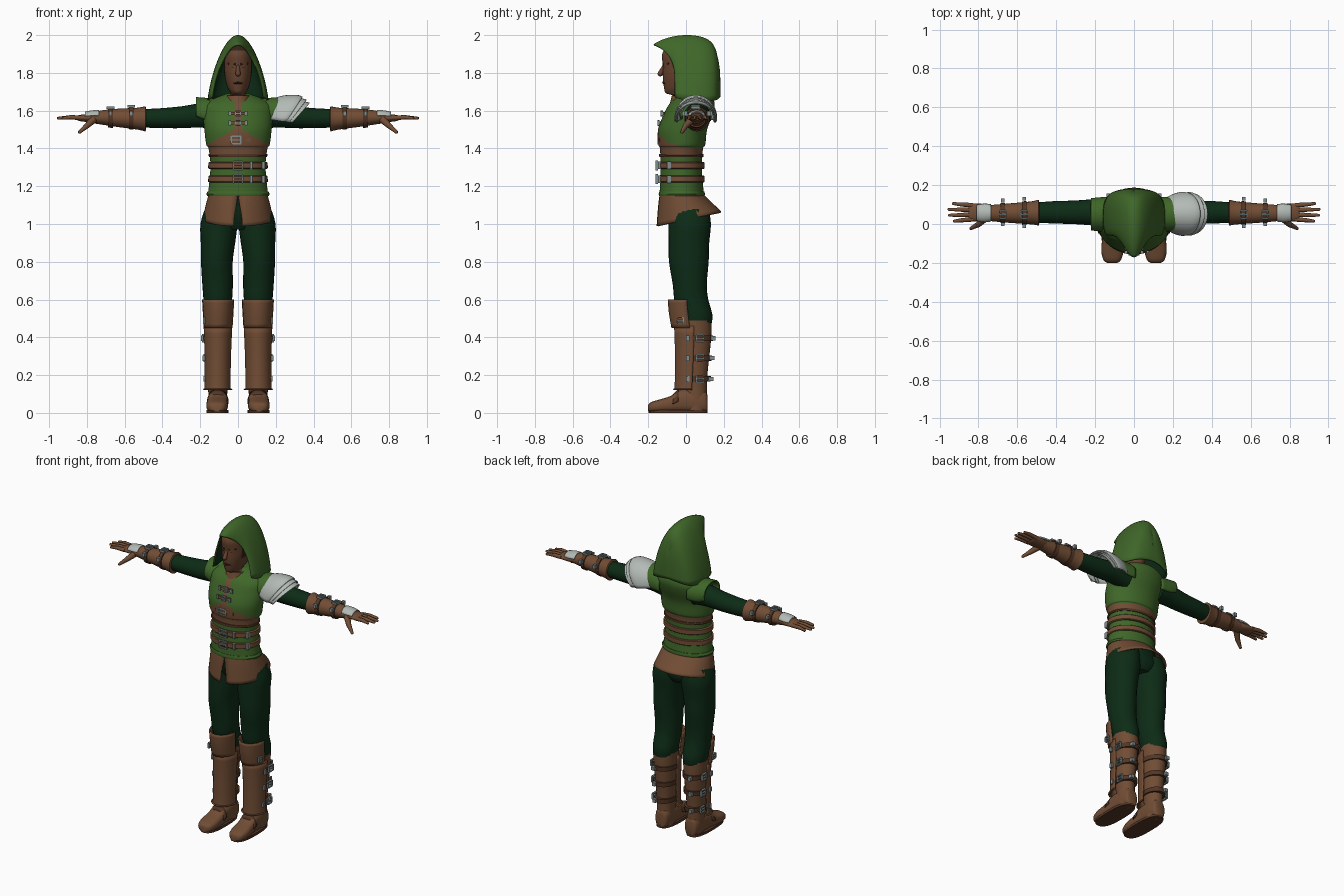
import bpy, bmesh, math
from mathutils import Vector

def material(name, c):
    m = bpy.data.materials.new(name)
    m.diffuse_color = (*c, 1)
    return m

GREEN = material("cloth_green", (0.050, 0.135, 0.022))
DARK = material("dark_green", (0.004, 0.024, 0.008))
BROWN = material("leather_brown", (0.165, 0.074, 0.035))
SHADE = material("dark_leather", (0.085, 0.036, 0.018))
SKIN = material("skin", (0.135, 0.055, 0.027))
HAIR = material("dark_hair", (0.035, 0.016, 0.009))
PLATE = material("pale_plate", (0.45, 0.49, 0.46))
METAL = material("buckle_metal", (0.22, 0.27, 0.27))

def finish(name, bm, mats, mirror=False, thick=0, rule=None, inner=False):
    bmesh.ops.recalc_face_normals(bm, faces=bm.faces[:])
    me = bpy.data.meshes.new(name)
    bm.to_mesh(me)
    bm.free()
    for m in mats:
        me.materials.append(m)
    if rule:
        for p in me.polygons:
            p.material_index = rule(p.center)
    ob = bpy.data.objects.new(name, me)
    bpy.context.collection.objects.link(ob)
    if thick:
        s = ob.modifiers.new("thickness", 'SOLIDIFY')
        s.thickness = thick
        s.material_offset = 1 if inner else 0
    if mirror:
        ob.modifiers.new("mirror", 'MIRROR').use_clip = False
    return ob

def spline(keys, sub):
    # smooth interpolation of profile stations
    out = []
    for i in range(len(keys) - 1):
        p = [keys[max(0, min(len(keys) - 1, i + d))] for d in (-1, 0, 1, 2)]
        for s in range(sub):
            t = s / sub
            out.append([b + .5 * t * (c - a + t * (2*a - 5*b + 4*c - d + t * (3*(b - c) + d - a)))
                        for a, b, c, d in zip(*p)])
    return out + [list(keys[-1])]

def loft(name, keys, mats, axis='z', n=24, sub=3, arc=None, warp=None, power=1.0, **kw):
    # stations are (position, centre 1, centre 2, radius 1, radius 2)
    bm = bmesh.new()
    a0, a1 = [math.radians(v) for v in (arc or (0, 360))]
    count = n + 1 if arc else n
    rows = []
    for t, c1, c2, r1, r2 in spline(keys, sub):
        row = []
        for i in range(count):
            a = a0 + (a1 - a0) * i / n
            ca, sa = math.cos(a), math.sin(a)
            u = c1 + r1 * math.copysign(abs(ca) ** power, ca)
            v = c2 + r2 * math.copysign(abs(sa) ** power, sa)
            p = {'z': (u, v, t), 'x': (t, u, v), 'y': (u, t, v)}[axis]
            row.append(bm.verts.new(warp(*p) if warp else p))
        rows.append(row)
    for r, q in zip(rows, rows[1:]):
        for i in range(n):
            j = (i + 1) % count
            bm.faces.new((r[i], r[j], q[j], q[i]))
    if not arc:
        bm.faces.new(rows[0])
        bm.faces.new(rows[-1])
    return finish(name, bm, mats, **kw)

def boxes(name, items, mat, mirror=False):
    bm = bmesh.new()
    for c, s in items:
        vs = bmesh.ops.create_cube(bm, size=1)["verts"]
        for v in vs:
            v.co = Vector(c) + Vector([a * b for a, b in zip(v.co, s)])
    return finish(name, bm, [mat], mirror)

def frame(c, w, h, axis, b=.007):
    # rectangular buckle facing the given axis, with a prong
    ax = [i for i in range(3) if i != axis]
    out = []
    for k, off, l1, l2 in ((0, w/2, b, h), (0, -w/2, b, h), (1, h/2, w, b), (1, -h/2, w, b), (0, 0, w, b)):
        p, s = list(c), [.012] * 3
        p[ax[k]] += off
        s[ax[0]], s[ax[1]] = l1, l2
        out.append((p, s))
    return out

def limb(name, pts, mat, mirror=True):
    # tapered digits through (x, y, z, radius) points, several per object
    bm = bmesh.new()
    for path in pts:
        for a, b in zip(path, path[1:]):
            p, q = Vector(a[:3]), Vector(b[:3])
            g = bmesh.ops.create_cone(bm, cap_ends=True, segments=10, radius1=a[3], radius2=b[3], depth=(q - p).length)
            rot = (q - p).to_track_quat('Z', 'Y')
            for v in g["verts"]:
                v.co = rot @ v.co + (p + q) / 2
            g = bmesh.ops.create_icosphere(bm, subdivisions=2, radius=b[3])
            for v in g["verts"]:
                v.co += q
    return finish(name, bm, [mat], mirror)

# torso: green tunic with leather bodice and lacing strip
def torso_color(c):
    peak = 1.405 + (max(0, .11 - .6 * abs(c.x)) if c.y < -.02 else 0)
    if 1.36 < c.z < peak or (abs(c.x) < .013 and c.y < 0 and c.z > 1.45):
        return 1
    return 0

torso = [(1.15, 0, -.022, .160, .118), (1.24, 0, -.025, .150, .112), (1.32, 0, -.025, .146, .110),
         (1.40, 0, -.024, .156, .114), (1.42, 0, -.022, .168, .124), (1.50, 0, -.018, .178, .130),
         (1.58, 0, .012, .184, .130), (1.63, 0, .03, .178, .122), (1.665, 0, .04, .125, .10), (1.69, 0, .03, .06, .06)]
loft("tunic", torso, [GREEN, BROWN], n=64, sub=8, rule=torso_color)
loft("shoulder_cap", [(.10, .05, 1.58, .09, .08), (.17, .05, 1.585, .088, .083), (.222, .05, 1.60, .083, .072)],
     [GREEN], axis='x', arc=(-25, 205), mirror=True, thick=.01)
loft("collar", [(1.62, 0, .0, .085, .09), (1.66, 0, -.005, .065, .075), (1.68, 0, -.005, .062, .07)], [BROWN])

# belts around the waist
for i, z in enumerate((1.31, 1.238)):
    loft(f"belt_{i}", [(z - .018, 0, -.026, .153, .120), (z - .014, 0, -.026, .158, .124),
                       (z + .014, 0, -.026, .157, .124), (z + .018, 0, -.026, .152, .120)], [BROWN], n=40, sub=1)
loft("bodice_edge", [(1.355, 0, -.025, .152, .116), (1.362, 0, -.025, .157, .119), (1.37, 0, -.025, .155, .117)],
     [SHADE], n=40, sub=1)
loft("tunic_hem", [(1.148, 0, -.022, .163, .120), (1.158, 0, -.022, .168, .123), (1.172, 0, -.022, .161, .119)],
     [GREEN], n=40, sub=1)

# front fastenings
metal = []
for z in (1.31, 1.238):
    metal += frame((0, -.155, z), .05, .044, 1)
    metal += [((.07, -.140, z), (.012, .016, .04)), ((.135, -.09, z), (.014, .02, .04))]
metal += frame((-.01, -.146, 1.445), .05, .04, 1)
for z in (1.585, 1.535):
    y = -.128 if z > 1.56 else -.146
    metal += [((s * .043, y, z), (.012, .012, .026)) for s in (-1, 1)] + frame((0, y, z), .028, .028, 1, .005)
boxes("front_buckles", metal, METAL)
boxes("chest_laces", [((0, -.121, 1.585), (.09, .014, .017)), ((0, -.141, 1.535), (.09, .014, .017)),
                      ((0, -.138, 1.445), (.13, .012, .018))], BROWN)

# skirt of leather with a split front
def skirt_warp(x, y, z):
    if y < 0 and abs(x) < .03:
        x *= min(1, (1.16 - z) / .13)
    return x, y, z + (y + .15) * .22 * min(1, (1.16 - z) / .16)
loft("skirt", [(1.16, 0, -.025, .155, .115), (1.10, 0, -.01, .168, .138), (.99, 0, .015, .188, .172)],
     [BROWN], n=48, sub=4, arc=(-83, 263), warp=skirt_warp, thick=.01)

# trousers
loft("trouser_seat", [(.97, 0, .02, .08, .08), (1.03, 0, .015, .16, .11), (1.15, 0, -.02, .150, .108)], [DARK])
loft("trouser_leg", [(1.08, .09, .01, .085, .11), (1.0, .101, .02, .098, .112), (.9, .106, .015, .091, .108),
                     (.8, .112, .015, .084, .105), (.68, .108, .02, .081, .09), (.6, .107, .028, .076, .09),
                     (.52, .107, .052, .074, .088), (.47, .107, .055, .068, .08)], [DARK], mirror=True)

# boots
loft("boot_shaft", [(.01, .106, .05, .048, .058), (.1, .107, .05, .05, .06), (.2, .108, .045, .055, .068),
                    (.4, .108, .05, .068, .084), (.49, .108, .05, .074, .084)], [BROWN], mirror=True)
loft("shin_guard", [(.13, .108, .025, .072, .088), (.145, .108, .025, .069, .085), (.3, .107, .032, .07, .09),
                    (.46, .106, .035, .076, .098)], [BROWN], arc=(175, 365), mirror=True, thick=.008)
loft("knee_cuff", [(.45, .106, .035, .078, .112), (.53, .105, .025, .082, .116), (.6, .105, .02, .086, .116)],
     [BROWN], n=10, arc=(188, 352), mirror=True, thick=.008)
loft("foot", [(-.2, .112, .026, .026, .016), (-.185, .112, .031, .045, .026), (-.14, .111, .037, .057, .034),
              (-.08, .109, .046, .055, .044), (-.03, .107, .062, .052, .06), (.05, .106, .065, .05, .065),
              (.1, .106, .06, .042, .06), (.113, .106, .05, .03, .045)], [BROWN], axis='y', power=.75, mirror=True)
loft("sole", [(0, .109, -.042, .058, .157), (.016, .109, -.042, .058, .157)], [SHADE], sub=1, power=.75, mirror=True)
loft("instep_strap", [(-.07, .108, .046, .059, .052), (-.04, .107, .06, .057, .066)], [SHADE],
     axis='y', sub=1, arc=(0, 180), mirror=True, thick=.006)
metal = []
for i, (z, g) in enumerate(((.395, .012), (.29, .005), (.18, 0))):
    loft(f"boot_strap_{i}", [(z - .014, .108, .052, .061 + g, .078 + g), (z + .014, .108, .052, .062 + g, .08 + g)],
         [SHADE], sub=1, mirror=True)
    metal += frame((.172 + g, .075, z), .04, .036, 0)
    metal += [((.177 + g, .01, z), (.012, .018, .03)), ((.13, .13 + g, z), (.022, .03, .022))]
metal += frame((.18, -.03, .49), .03, .03, 0)
boxes("boot_buckles", metal, METAL, mirror=True)

# sleeves and gauntlets
loft("sleeve", [(.12, .06, 1.57, .07, .07), (.2, .06, 1.575, .068, .064), (.3, .06, 1.565, .061, .058),
                (.42, .06, 1.56, .057, .052), (.53, .058, 1.56, .05, .048)], [DARK], axis='x', mirror=True)
loft("gauntlet", [(.487, .058, 1.557, .05, .05), (.49, .058, 1.557, .066, .066), (.505, .058, 1.557, .063, .063),
                  (.54, .057, 1.558, .058, .057), (.64, .056, 1.562, .05, .048), (.72, .056, 1.564, .043, .038),
                  (.765, .057, 1.563, .039, .03)], [BROWN], axis='x', mirror=True)
metal = []
for i, (x, r) in enumerate(((.565, .062), (.675, .053))):
    loft(f"wrist_strap_{i}", [(x - .012, .056, 1.561, r, r), (x + .012, .056, 1.562, r - .002, r - .002)],
         [SHADE], axis='x', sub=1, mirror=True)
    metal += frame((x, .05, 1.562 + r), .034, .04, 2)
    metal += [((x, .06 + s * (r + .008), 1.585), (.018, .02, .024)) for s in (-1, 1)]
boxes("wrist_buckles", metal, METAL, mirror=True)
loft("hand_plate", [(.735, .057, 1.565, .046, .04), (.77, .057, 1.565, .05, .037), (.81, .057, 1.565, .043, .03)],
     [PLATE], axis='x', arc=(15, 165), n=10, mirror=True, thick=.006)

# hands
loft("palm", [(.74, .058, 1.562, .036, .026), (.79, .06, 1.561, .045, .022), (.84, .06, 1.561, .046, .016),
              (.852, .06, 1.561, .04, .01)], [BROWN], axis='x', mirror=True)
fingers = [[(.83, .06 + k * .024, 1.562, .0125), (.885, .06 + k * .027, 1.565, .0115), (tip, .06 + k * .03, 1.56, .0075)]
           for k, tip in ((-1.5, .925), (-.5, .95), (.5, .952), (1.5, .93))]
limb("fingers", fingers + [[(.765, .03, 1.553, .02), (.80, -.002, 1.52, .015), (.838, -.022, 1.487, .009)]], BROWN)

# layered shoulder armour on one side
def armour_warp(x, y, z):
    return x + (z - 1.57) * .95 * (x - .16) / .17, y, z
for i, ks in enumerate((
        [(.155, .055, 1.565, .075, .08), (.2, .053, 1.565, .10, .112), (.25, .052, 1.56, .113, .124), (.275, .052, 1.56, .11, .114)],
        [(.24, .052, 1.56, .107, .115), (.29, .052, 1.557, .112, .104), (.297, .052, 1.557, .11, .10)],
        [(.27, .052, 1.555, .103, .102), (.31, .052, 1.55, .107, .094), (.318, .052, 1.55, .105, .09)])):
    loft(f"shoulder_plate_{i}", ks, [PLATE], axis='x', n=20, arc=(-8, 188), warp=armour_warp, thick=.008)

# head: hairline by height
loft("head", [(1.62, 0, .01, .055, .055), (1.675, 0, 0, .05, .06), (1.692, 0, -.03, .038, .075),
              (1.72, 0, -.022, .055, .094), (1.78, 0, -.02, .07, .103), (1.84, 0, -.015, .075, .108),
              (1.9, 0, -.018, .072, .108), (1.94, 0, -.015, .05, .08), (1.955, 0, -.01, .01, .02)],
     [SKIN, HAIR], n=32, sub=5, rule=lambda c: int(c.z > 1.915 or (c.z > 1.78 and c.y > -.055)))
limb("nose", [[(0, -.115, 1.84, .008), (0, -.137, 1.795, .014)]], SKIN, mirror=False)
limb("brow_ridge", [[(.012, -.119, 1.846, .007), (.05, -.092, 1.85, .005)]], HAIR)
limb("eyes", [[(.022, -.114, 1.828, .005), (.04, -.101, 1.829, .004)]], HAIR)
limb("mouth", [[(0, -.121, 1.748, .006), (.022, -.111, 1.745, .004)]], HAIR)

# hood: arches swept from the pointed brim to the back
bm = bmesh.new()
rows = []
arches = [(-.06, -.172, 1.672, 1.952, .135), (-.052, -.12, 1.668, 1.978, .147), (-.02, -.05, 1.66, 1.996, .158),
          (.04, .02, 1.652, 2.0, .162), (.10, .085, 1.65, 1.99, .156), (.145, .13, 1.652, 1.967, .135),
          (.168, .155, 1.66, 1.93, .10), (.18, .165, 1.67, 1.89, .05), (.182, .168, 1.675, 1.86, .006)]
for yb, yt, zb, zt, w in spline(arches, 3):
    row = []
    for k in range(33):
        a = (k / 16 - 1) * math.pi / 2
        h = max(0, math.cos(a))
        row.append(bm.verts.new((w * math.sin(a) * (1 - .25 * h), yb + (yt - yb) * h ** 5, zb + (zt - zb) * h)))
    rows.append(row)
for r, q in zip(rows, rows[1:]):
    for k in range(32):
        bm.faces.new((r[k], r[k + 1], q[k + 1], q[k]))
bm.faces.new(rows[-1])
finish("hood", bm, [GREEN, DARK], thick=.009, inner=True)

# smooth shading with sharp edges kept
for ob in bpy.context.scene.objects:
    ob.select_set(True)
    bpy.context.view_layer.objects.active = ob
bpy.ops.object.shade_smooth_by_angle(angle=math.radians(40))
